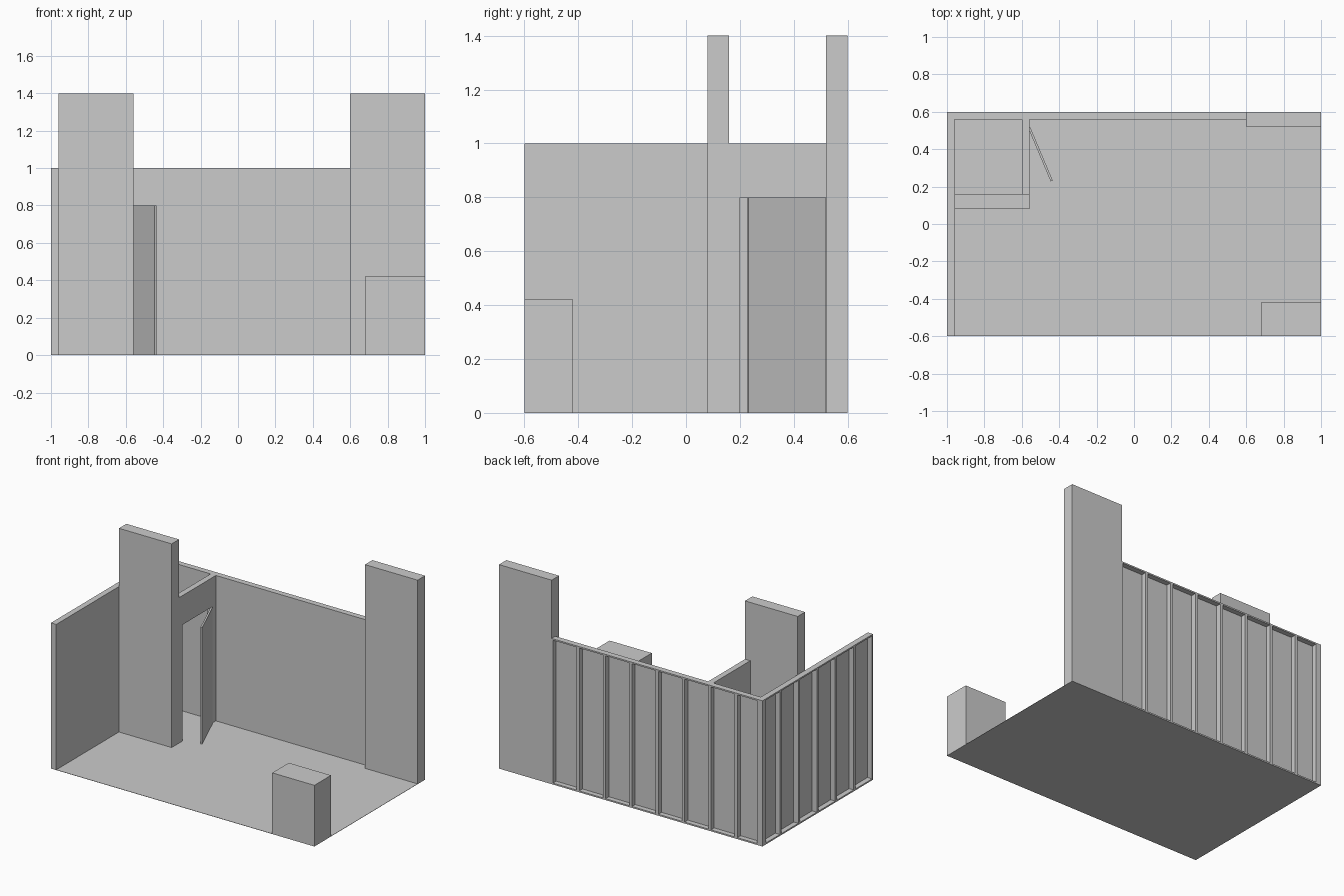
import bpy, bmesh
from mathutils import Vector

if "Cube" in bpy.data.objects:
    bpy.data.objects.remove(bpy.data.objects["Cube"])


def add_box(bm, lo, hi):
    lo, hi = Vector(lo), Vector(hi)
    verts = bmesh.ops.create_cube(bm, size=1)["verts"]
    for v in verts:
        v.co = (lo + hi) / 2 + Vector(c * s for c, s in zip(v.co, hi - lo))


def finish(name, bm):
    mesh = bpy.data.meshes.new(name)
    bm.to_mesh(mesh)
    bm.free()
    obj = bpy.data.objects.new(name, mesh)
    bpy.context.collection.objects.link(obj)
    return obj


def box(name, lo, hi):
    bm = bmesh.new()
    add_box(bm, lo, hi)
    return finish(name, bm)


THICK, SKIN, EDGE, BAY = 0.04, 0.005, 0.01, 0.2


def framed_wall(name, bays, place):
    """Wall of framed panels: u runs along it, d is depth from the outer face."""
    bm = bmesh.new()
    length = bays * BAY
    depth = THICK - SKIN

    def part(u0, u1, d0, d1, z0, z1):
        a, b = place(u0, d0), place(u1, d1)
        lo = (min(a[0], b[0]), min(a[1], b[1]), z0)
        hi = (max(a[0], b[0]), max(a[1], b[1]), z1)
        add_box(bm, lo, hi)

    part(0, length, depth, THICK, 0, 1)          # inner skin
    part(0, length, 0, depth, 0, EDGE)           # bottom rail
    part(0, length, 0, depth, 1 - EDGE, 1)       # top rail
    for i in range(bays + 1):                    # studs where panels meet
        u = i * BAY
        part(max(u - EDGE, 0), min(u + EDGE, length), 0, depth, EDGE, 1 - EDGE)
    return finish(name, bm)


# Floor
box("floor", (-1, -0.6, 0), (1, 0.6, 0.002))

# Outer walls, open framing on the outside
framed_wall("back_wall", 8, lambda u, d: (-1 + u, 0.6 - d))
framed_wall("left_wall", 6, lambda u, d: (-1 + d, -0.6 + u))

# Tall towers
box("left_tower", (-0.96, 0.08, 0), (-0.56, 0.16, 1.4))
box("right_tower", (0.6, 0.52, 0), (1, 0.6, 1.4))

# Store-room partition around the doorway
bm = bmesh.new()
add_box(bm, (-0.6, 0.16, 0), (-0.56, 0.20, 0.8))
add_box(bm, (-0.6, 0.52, 0), (-0.56, 0.56, 0.8))
add_box(bm, (-0.6, 0.16, 0.8), (-0.56, 0.56, 1))
finish("door_partition", bm)

# Door leaf standing ajar
bm = bmesh.new()
hinge, tip = Vector((-0.56, 0.515)), Vector((-0.44, 0.23))
side = (tip - hinge).normalized().orthogonal() * 0.006
corners = [hinge - side, tip - side, tip + side, hinge + side]
face = bm.faces.new([bm.verts.new((c.x, c.y, 0.002)) for c in corners])
top = bmesh.ops.extrude_face_region(bm, geom=[face])["geom"]
for v in top:
    if isinstance(v, bmesh.types.BMVert):
        v.co.z = 0.8
bmesh.ops.recalc_face_normals(bm, faces=bm.faces)
if not any(f.normal.z < -0.9 for f in bm.faces):
    bmesh.ops.holes_fill(bm, edges=bm.edges)
finish("door", bm)

# Reception counter
box("counter", (0.68, -0.6, 0), (1, -0.42, 0.42))
